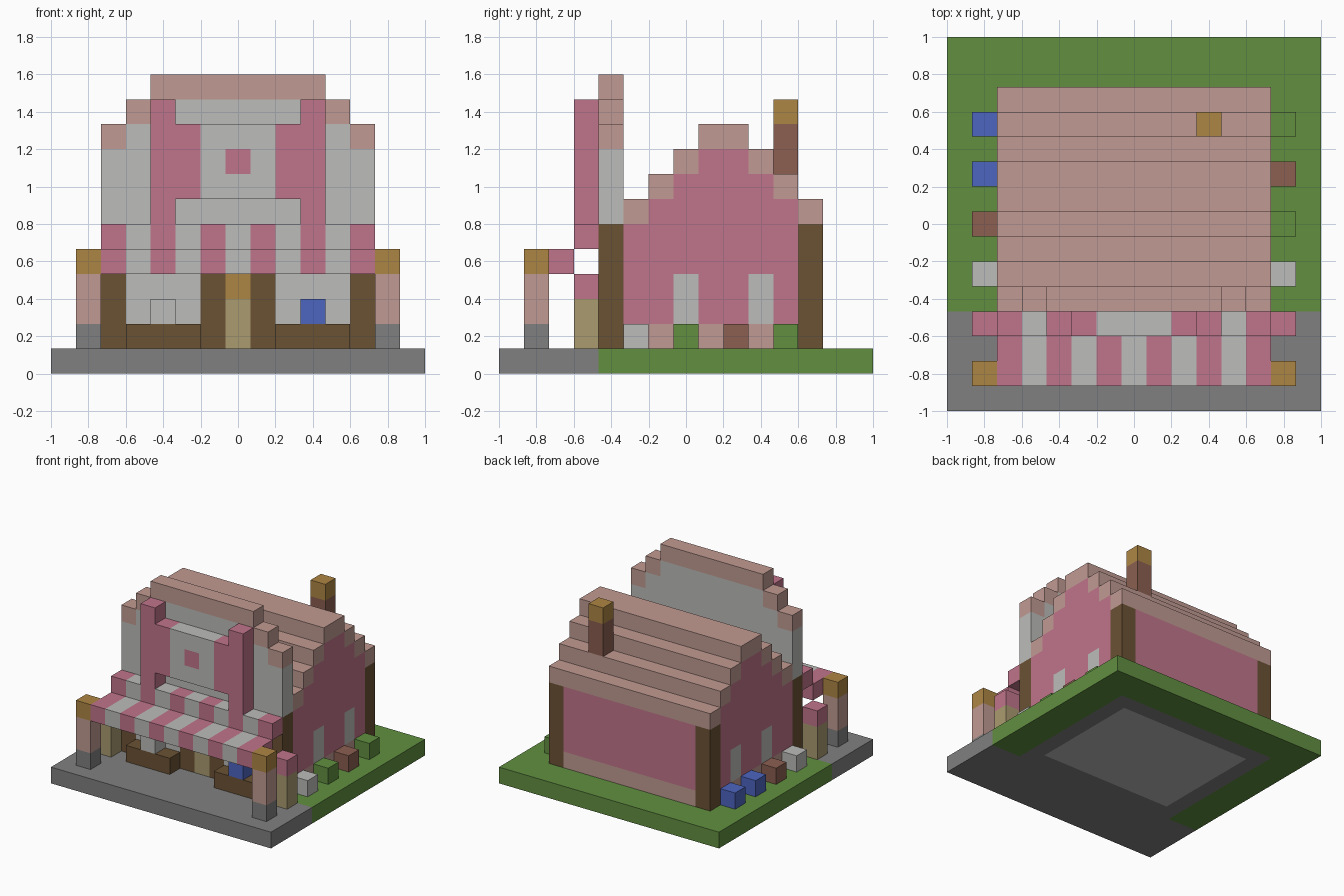
import bpy, bmesh

cube = bpy.data.objects.get("Cube")
if cube:
    bpy.data.objects.remove(cube, do_unlink=True)

WIDTH = 15            # blocks along each side of the plot
UNIT = 2 / WIDTH


def linear(c):
    c /= 255
    return c / 12.92 if c <= 0.04045 else ((c + 0.055) / 1.055) ** 2.4


def material(name, *rgb):
    mat = bpy.data.materials.new(name)
    mat.use_nodes = True
    colour = [linear(c) for c in rgb] + [1]
    mat.diffuse_color = colour
    mat.node_tree.nodes["Principled BSDF"].inputs["Base Color"].default_value = colour
    return mat


white = material("white plaster", 188, 188, 186)
tan = material("dusty rose tile", 193, 154, 146)
pink = material("pink", 192, 117, 140)
brown = material("dark timber", 107, 82, 52)
khaki = material("pale wood", 170, 155, 112)
gold = material("gold", 174, 134, 68)
grey = material("grey stone", 128, 128, 128)
green = material("grass green", 97, 143, 64)
blue = material("blue", 77, 101, 192)
brick = material("red brown brick", 139, 95, 81)


def span(r):
    """A single block index or a (start, end) range."""
    return r if isinstance(r, tuple) else (r, r + 1)


def part(name, mat, *blocks, mirror=False):
    """One object made of boxes given as x, y, z ranges in block units."""
    bm = bmesh.new()
    boxes = [[span(r) for r in block] for block in blocks]
    if mirror:
        boxes += [[(WIDTH - x[1], WIDTH - x[0]), y, z] for x, y, z in boxes]
    for x, y, z in boxes:
        made = bmesh.ops.create_cube(bm, size=1)["verts"]
        for v in made:
            v.co.x = (x[v.co.x > 0] - WIDTH / 2) * UNIT
            v.co.y = (y[v.co.y > 0] - WIDTH / 2) * UNIT
            v.co.z = z[v.co.z > 0] * UNIT
    mesh = bpy.data.meshes.new(name)
    bm.to_mesh(mesh)
    bm.free()
    mesh.materials.append(mat)
    obj = bpy.data.objects.new(name, mesh)
    bpy.context.collection.objects.link(obj)
    return obj


full, house, inside = (0, WIDTH), (2, 13), (3, 12)
depth = (5, 12)       # side walls between the corner posts

# Plot: paving, lawn, foundation and floor
part("paving", grey, (full, (0, 4), 0))
part("lawn_back", green, (full, (13, WIDTH), 0))
part("lawn_sides", green, ((0, 2), (4, 13), 0), mirror=True)
part("foundation", grey, (house, 4, 0), (house, 12, 0), (2, depth, 0), (12, depth, 0))
part("floor", white, (inside, depth, 0))

# Main walls
part("corner_posts", brown, (2, 4, (1, 6)), (2, 12, (1, 6)), mirror=True)
part("side_footing", tan, (2, depth, 1), mirror=True)
part("back_footing", tan, (inside, 12, 1))
part("back_wall", pink, (inside, 12, (2, 6)))

# Stepped roof, with gable walls filling up to each step
steps = dict(zip(range(5, 13), (6, 7, 8, 9, 9, 8, 7, 6)))
windows = (7, 10)
part("roof", tan, *[(house, y, top) for y, top in steps.items()])
part("gables", pink, *[(2, y, (4 if y in windows else 2, steps[y])) for y in range(*depth)],
     mirror=True)
part("side_windows", white, *[(2, y, (2, 4)) for y in windows], mirror=True)

# Chimney
part("chimney", brick, (10, 11, (8, 10)))
part("chimney_cap", gold, (10, 11, 10))

# Front wall and doorway
part("front_wall", white, ((3, 6), 4, (1, 4)), mirror=True)
part("wall_over_door", white, (inside, 4, (4, 6)))
part("door_posts", brown, (6, 4, (1, 4)), mirror=True)
part("door", khaki, (7, 4, (1, 3)))
part("door_lintel", gold, (7, 4, 3))

# Tall stepped facade with tile coping
part("facade", white, (house, 4, (6, 9)), (inside, 4, 9), ((4, 11), 4, 10))
part("facade_coping", tan, (2, 4, 9), (12, 4, 9), (3, 4, 10), (11, 4, 10), ((4, 11), 4, 11))

# Sign panel held between two pilasters
part("sign_pilasters", pink, (4, 3, (6, 11)), mirror=True)
part("sign_edges", pink, (5, 3, (7, 10)), mirror=True)
part("sign_panel", white, (6, 3, (7, 10)), (8, 3, (7, 10)), (7, 3, 7), (7, 3, 9))
part("sign_emblem", pink, (7, 3, 8))

# Striped two-step awning
for name, mat, first in (("pink", pink, 2), ("white", white, 3)):
    columns = range(first, 13, 2)
    part("awning_lower_" + name, mat, *[(x, (1, 3), 4) for x in columns])
    part("awning_upper_" + name, mat, *[(x, 3, 5) for x in columns])

# Lantern posts at the awning corners
part("lantern_base", grey, (1, 1, 1), mirror=True)
part("lantern_post", tan, (1, 1, (2, 4)), mirror=True)
part("lantern", gold, (1, 1, 4), mirror=True)

# Short posts beside the front corners
part("short_post", khaki, (1, 3, (1, 3)), mirror=True)
part("short_post_cap", pink, (1, 3, 3), mirror=True)

# Planters with a pot on each
part("planters", brown, ((3, 6), 3, 1), mirror=True)
part("white_pot", white, (4, 3, 2))
part("blue_pot", blue, (10, 3, 2))

# Row of small blocks along each side wall
for side, x, mats in (("right", 1, (white, brick, blue, blue)),
                      ("left", 13, (white, green, brick, green))):
    for n, mat in enumerate(mats):
        part(f"{side}_garden_block_{n}", mat, (x, 5 + 2 * n, 1))
